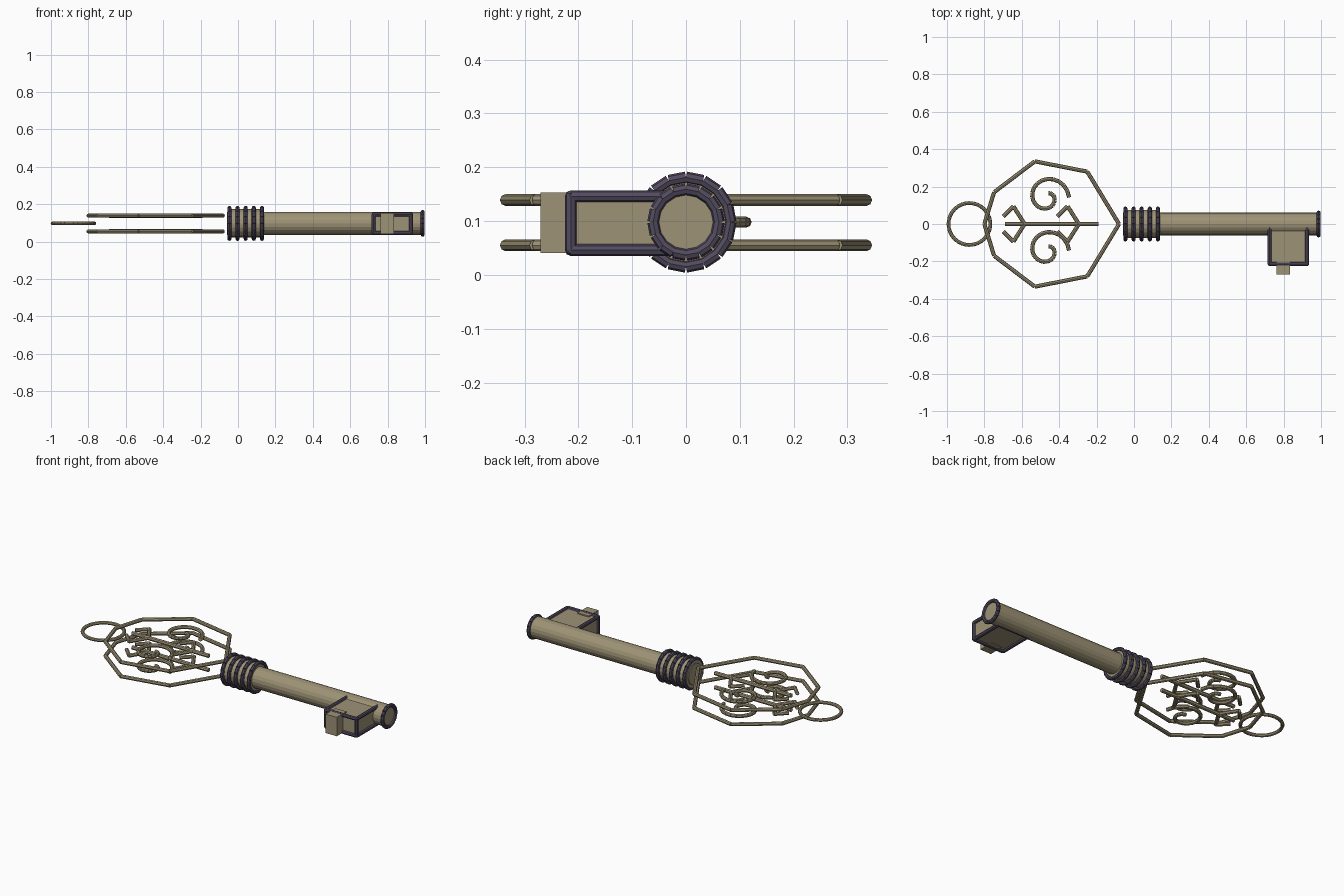
import bpy, bmesh
from math import sin, cos, pi, radians
from mathutils import Vector, Matrix

if "Cube" in bpy.data.objects:
    bpy.data.objects.remove(bpy.data.objects["Cube"])

ZC = 0.098            # height of the key's axis
LAYERS = (0.055, 0.139)


def material(name, rgb):
    m = bpy.data.materials.new(name)
    m.diffuse_color = (*rgb, 1)
    m.use_nodes = True
    m.node_tree.nodes["Principled BSDF"].inputs["Base Color"].default_value = m.diffuse_color
    return m


BRASS = material("brass", (0.34, 0.29, 0.18))
DARK = material("dark_iron", (0.085, 0.07, 0.115))


def finish(bm, name, mat):
    me = bpy.data.meshes.new(name)
    bm.to_mesh(me)
    bm.free()
    me.materials.append(mat)
    ob = bpy.data.objects.new(name, me)
    bpy.context.collection.objects.link(ob)
    return ob


def add_rod(bm, a, b, r, sides):
    a, b = Vector(a), Vector(b)
    d = b - a
    m = Matrix.Translation((a + b) / 2) @ d.to_track_quat('Z', 'Y').to_matrix().to_4x4()
    bmesh.ops.create_cone(bm, cap_ends=True, segments=sides, radius1=r, radius2=r,
                          depth=d.length, matrix=m)


def rods(name, paths, r, mat, sides=8):
    """Each path becomes a chain of straight, separate rods."""
    bm = bmesh.new()
    for path in paths:
        for a, b in zip(path, path[1:]):
            add_rod(bm, a, b, r, sides)
    return finish(bm, name, mat)


def box(name, lo, hi, mat):
    lo, hi = Vector(lo), Vector(hi)
    bm = bmesh.new()
    bmesh.ops.create_cube(bm, size=1, matrix=Matrix.Translation((lo + hi) / 2)
                          @ Matrix.Diagonal((*(hi - lo), 1)))
    return finish(bm, name, mat)


def loop_yz(x, r, n=16):
    return [(x, r * cos(2 * pi * i / n), ZC + r * sin(2 * pi * i / n)) for i in range(n + 1)]


def layered(paths):
    """Repeat flat paths on both faces of the bow."""
    return [[(x, y, z) for x, y in p] for z in LAYERS for p in paths]


# Shaft and collar
rods("shaft", [[(-0.06, 0, ZC), (0.988, 0, ZC)]], 0.061, BRASS, 20)
rods("collar", [[(-0.055, 0, ZC), (0.132, 0, ZC)]], 0.076, BRASS, 20)
rods("collar_rings", [loop_yz(-0.046 + 0.0435 * i, 0.083) for i in range(5)], 0.011, DARK)
rods("tip_ring", [loop_yz(0.987, 0.061)], 0.011, DARK)

# Bow outline, two parallel frames
half = [(-0.08, 0), (-0.25, 0.28), (-0.53, 0.335), (-0.748, 0.17), (-0.80, 0)]
outline = half + [(x, -y) for x, y in half[-2::-1]]
rods("bow_outline", layered([outline]), 0.011, BRASS)

# Bow ornament: spine, chevrons and scrolls
spine = [(-0.69, 0), (-0.19, 0)]
chevron = [(-0.115, 0.04), (-0.06, 0.095), (0, 0), (-0.06, -0.095), (-0.115, -0.04)]
chevrons = [[(x + cx, y) for x, y in chevron] for cx in (-0.585, -0.295)]
scrolls = []
for cy in (0.142, -0.142):
    pts = []
    for i in range(25):
        t = i / 24
        a, r = radians(430 * t), 0.118 - 0.094 * t
        pts.append((-0.465 + r * cos(a), cy + r * sin(a)))
    scrolls.append(pts)
rods("bow_spine", layered([spine]), 0.012, BRASS)
rods("bow_chevrons", layered(chevrons), 0.011, BRASS)
rods("bow_scrolls", layered(scrolls), 0.011, BRASS)

# Hanging ring
ring = [(-0.88 + 0.112 * cos(2 * pi * i / 32), 0.112 * sin(2 * pi * i / 32), ZC) for i in range(33)]
rods("hanging_ring", [ring], 0.01, BRASS)

# Bit: block, dark edging on all edges, tooth
X, Y, Z = (0.725, 0.925), (-0.214, -0.012), (0.046, 0.146)
box("bit_block", (X[0], Y[0], Z[0]), (X[1], Y[1], Z[1]), BRASS)
edges = [[(X[0], y, z), (X[1], y, z)] for y in Y for z in Z]
edges += [[(x, Y[0], z), (x, Y[1], z)] for x in X for z in Z]
edges += [[(x, y, Z[0]), (x, y, Z[1])] for x in X for y in Y]
rods("bit_edging", edges, 0.011, DARK)
bm = bmesh.new()
for x in X:
    for y in Y:
        for z in Z:
            bmesh.ops.create_icosphere(bm, subdivisions=1, radius=0.011,
                                       matrix=Matrix.Translation((x, y, z)))
finish(bm, "bit_corners", DARK)
box("bit_tooth", (0.762, -0.27, 0.041), (0.835, -0.18, 0.153), BRASS)
